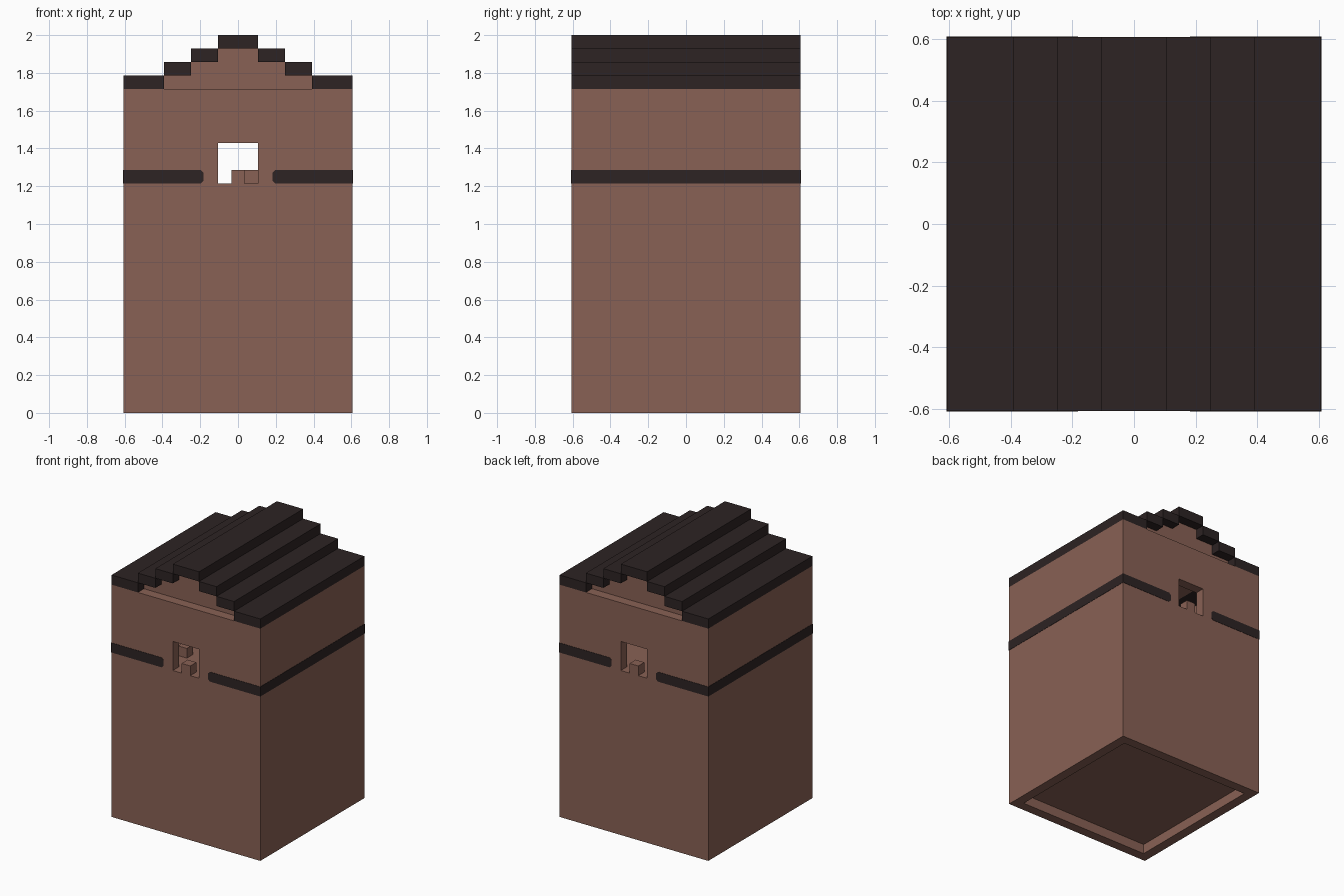
import bpy
import bmesh

U = 1 / 14        # one block
HALF = 8.5        # half width of the house in blocks
INNER = 7.5       # half width inside the walls

if "Cube" in bpy.data.objects:
    bpy.data.objects.remove(bpy.data.objects["Cube"])


def material(name, colour):
    mat = bpy.data.materials.new(name)
    mat.use_nodes = True
    mat.diffuse_color = colour
    mat.node_tree.nodes["Principled BSDF"].inputs["Base Color"].default_value = colour
    return mat


brown = material("clay_brown", (0.25, 0.12, 0.09, 1))
dark = material("dark_timber", (0.026, 0.017, 0.017, 1))


def prism(name, outline, y0, y1, mat):
    """Extrude an outline in x and z from y0 to y1, all in blocks."""
    bm = bmesh.new()
    face = bm.faces.new([bm.verts.new((x * U, y0 * U, z * U)) for x, z in outline])
    new = bmesh.ops.extrude_face_region(bm, geom=[face])["geom"]
    verts = [v for v in new if isinstance(v, bmesh.types.BMVert)]
    bmesh.ops.translate(bm, verts=verts, vec=(0, (y1 - y0) * U, 0))
    bmesh.ops.recalc_face_normals(bm, faces=bm.faces)
    mesh = bpy.data.meshes.new(name)
    bm.to_mesh(mesh)
    bm.free()
    mesh.materials.append(mat)
    obj = bpy.data.objects.new(name, mesh)
    bpy.context.collection.objects.link(obj)
    return obj


def box(name, x0, x1, y0, y1, z0, z1, mat):
    return prism(name, [(x0, z0), (x1, z0), (x1, z1), (x0, z1)], y0, y1, mat)


def cut(target, cutter):
    mod = target.modifiers.new("cut", "BOOLEAN")
    mod.operation = "DIFFERENCE"
    mod.solver = "EXACT"
    mod.object = cutter
    cutter.hide_render = True
    bpy.context.view_layer.objects.active = target
    bpy.ops.object.modifier_apply(modifier=mod.name)
    bpy.data.objects.remove(cutter)


# House body: upper room, openings front and back, hollow underside
body = box("house_body", -HALF, HALF, -HALF, HALF, 0, 24, brown)
cut(body, box("room_cutter", -INNER, INNER, -INNER, INNER, 17, 25, brown))
cut(body, box("window_cutter", -1.5, 1.5, -9, 9, 17, 20, brown))
cut(body, box("base_cutter", -INNER, INNER, -INNER, INNER, -1, 1, brown))

# Small blocks in the openings and inside the room
for name, x, y in (("front_sill_block", 0, -8), ("back_sill_block", 0, 8),
                   ("room_block", 1, 0), ("corner_block", -2.5, -5)):
    box(name, x - 0.5, x + 0.5, y - 0.5, y + 0.5, 17, 18, brown)

# Stepped gable, set back from the wall faces
steps = [(5.5, 24), (5.5, 25), (3.5, 25), (3.5, 26), (1.5, 26), (1.5, 27)]
prism("gable", steps + [(-x, z) for x, z in reversed(steps)], -INNER, INNER, brown)

# Stepped roof boards
for i, (inner, outer) in enumerate(((5.5, 8.5), (3.5, 5.5), (1.5, 3.5))):
    for side, s in (("left", 1), ("right", -1)):
        box(f"roof_board_{side}_{i + 1}", s * inner, s * outer,
            -HALF, HALF, 24 + i, 25 + i, dark)
box("roof_ridge", -1.5, 1.5, -HALF, HALF, 27, 28, dark)

# Thin trim band with clipped ends beside each opening
T = 0.03
END, CLIP = 2.55, 0.2
for side, s in (("left", 1), ("right", -1)):
    box(f"band_{side}", s * HALF, s * (HALF + T), -HALF, HALF, 17, 18, dark)
    outline = [(HALF + T, 17), (HALF + T, 18), (END + CLIP, 18), (END, 18 - CLIP),
               (END, 17 + CLIP), (END + CLIP, 17)]
    for face, d in (("front", -1), ("back", 1)):
        prism(f"band_{face}_{side}", [(s * x, z) for x, z in outline],
              d * HALF, d * (HALF + T), dark)
